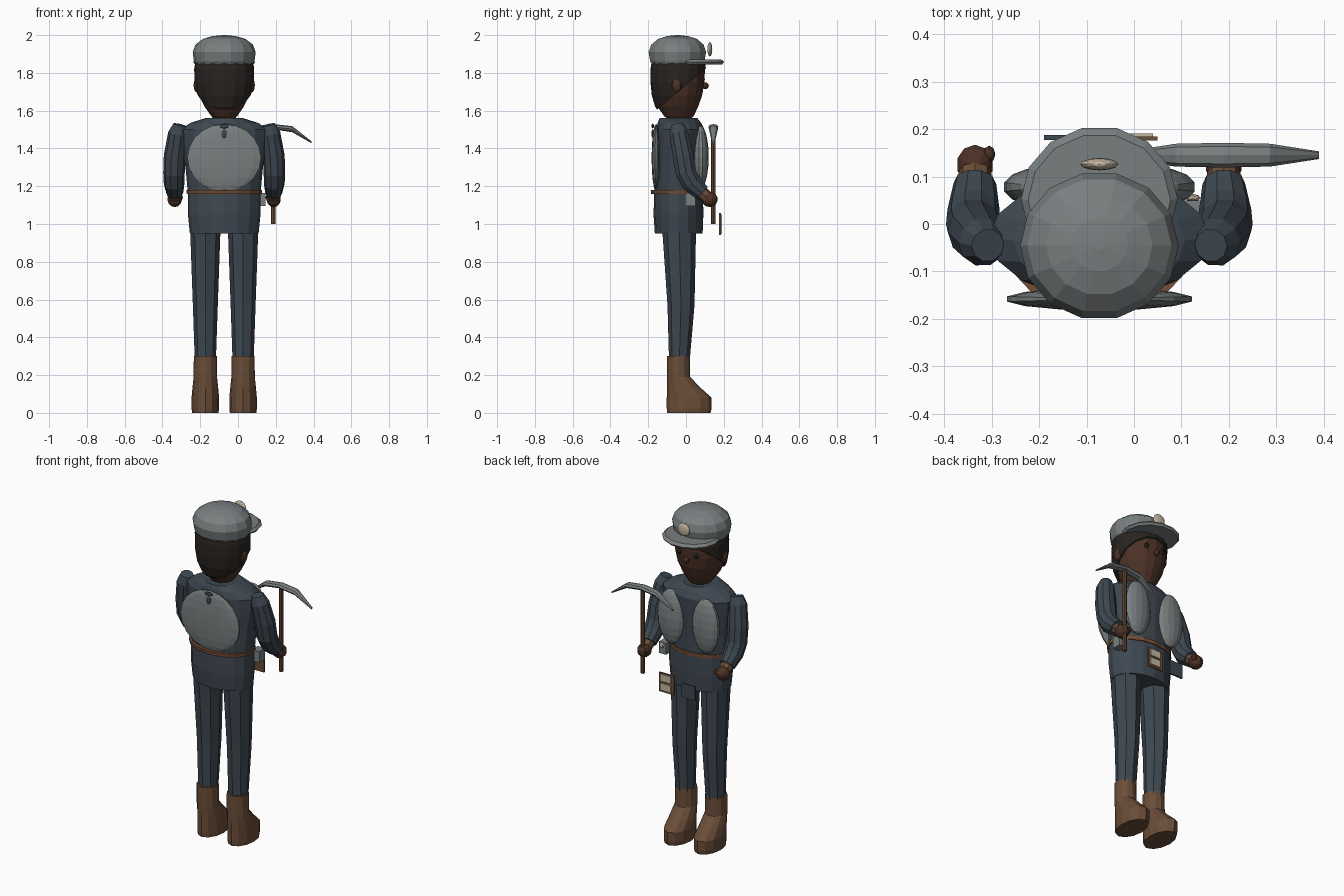
import bpy, bmesh, math
from mathutils import Vector, Matrix

if "Cube" in bpy.data.objects:
    bpy.data.objects.remove(bpy.data.objects["Cube"])

CX = -0.073  # body centre line


def mat(name, rgb):
    m = bpy.data.materials.new(name)
    m.diffuse_color = (*rgb, 1)
    m.use_nodes = True
    m.node_tree.nodes["Principled BSDF"].inputs["Base Color"].default_value = m.diffuse_color
    return m


CLOTH = mat("slate_cloth", (0.048, 0.064, 0.082))
LEATHER = mat("brown_leather", (0.145, 0.075, 0.04))
SKIN = mat("skin", (0.075, 0.032, 0.02))
HAIR = mat("dark_hair", (0.022, 0.017, 0.014))
CREAM = mat("cream", (0.55, 0.47, 0.36))
GREY = mat("grey", (0.19, 0.21, 0.215))
BELT = mat("belt_brown", (0.17, 0.075, 0.035))


def finish(name, bm, m):
    bmesh.ops.recalc_face_normals(bm, faces=bm.faces)
    me = bpy.data.meshes.new(name)
    bm.to_mesh(me)
    bm.free()
    me.materials.append(m)
    ob = bpy.data.objects.new(name, me)
    bpy.context.collection.objects.link(ob)
    return ob


def skin_rings(rings):
    bm = bmesh.new()
    loops = [[bm.verts.new(p) for p in r] for r in rings]
    n = len(loops[0])
    for a, b in zip(loops, loops[1:]):
        for i in range(n):
            j = (i + 1) % n
            bm.faces.new((a[i], a[j], b[j], b[i]))
    bm.faces.new(loops[0])
    bm.faces.new(loops[-1])
    return bm


def loft(rows, n, cx=CX):
    """rows: (z, half width, y back, y front) horizontal ellipses"""
    rings = []
    for z, rx, y0, y1 in rows:
        t = [2 * math.pi * i / n for i in range(n)]
        rings.append([(cx + rx * math.cos(a), (y0 + y1) / 2 + (y1 - y0) / 2 * math.sin(a), z) for a in t])
    return skin_rings(rings)


def tube(path, radii, n=10):
    pts = [Vector(p) for p in path]
    rings = []
    for i, p in enumerate(pts):
        d = (pts[min(i + 1, len(pts) - 1)] - pts[max(i - 1, 0)]).normalized()
        u = Vector((1, 0, 0))
        u = (u - d * u.dot(d)).normalized()
        v = d.cross(u)
        rings.append([p + radii[i] * (u * math.cos(2 * math.pi * k / n) + v * math.sin(2 * math.pi * k / n))
                      for k in range(n)])
    return skin_rings(rings)


def ball(name, c, r, m, seg=12, rows=8):
    bm = bmesh.new()
    bmesh.ops.create_uvsphere(bm, u_segments=seg, v_segments=rows, radius=1,
                              matrix=Matrix.Translation(c) @ Matrix.Diagonal((*r, 1)))
    return finish(name, bm, m)


def box(name, c, size, m):
    bm = bmesh.new()
    bmesh.ops.create_cube(bm, size=1, matrix=Matrix.Translation(c) @ Matrix.Diagonal((*size, 1)))
    return finish(name, bm, m)


# Jacket and belt
finish("jacket", loft([(0.95, .182, -.165, .088), (1.05, .192, -.172, .092), (1.17, .193, -.168, .09),
                       (1.3, .205, -.163, .09), (1.42, .225, -.158, .095), (1.5, .232, -.155, .098),
                       (1.535, .18, -.15, .08), (1.56, .1, -.14, .06)], 16), CLOTH)
finish("belt", loft([(1.158, .198, -.184, .096), (1.18, .2, -.187, .097)], 16), BELT)

# Legs, boots, arms and hands, mirrored about the centre line
for s, side in ((-1, "left"), (1, "right")):
    lx = CX + s * 0.1
    finish(side + "_leg", loft([(0.28, .056, -.09, .02), (0.57, .066, -.098, .045),
                                (0.96, .08, -.125, .053)], 8, lx), CLOTH)
    finish(side + "_boot", loft([(0, .07, -.1, .13), (.025, .073, -.102, .136), (.08, .073, -.102, .136),
                                 (.135, .068, -.1, .075), (.19, .062, -.1, .022), (.3, .061, -.1, .02)],
                                12, lx), LEATHER)
    ax = lambda d: CX + s * d
    finish(side + "_sleeve", tube([(ax(.235), -.045, 1.525), (ax(.245), -.038, 1.48), (ax(.262), -.015, 1.36),
                                   (ax(.266), .0, 1.27), (ax(.265), .03, 1.215), (ax(.262), .085, 1.165)],
                                  [.035, .052, .058, .057, .055, .045]), CLOTH)
    finish(side + "_cuff", tube([(ax(.262), .07, 1.175), (ax(.262), .108, 1.145)], [.037, .035], 8), LEATHER)
    ball(side + "_hand", (ax(.262), .125, 1.13), (.04, .043, .04), SKIN, 10, 7)
    ball(side + "_thumb", (ax(.232), .147, 1.14), (.013, .018, .018), SKIN, 8, 6)
    # Chest pads, ears, eyes
    ball(side + "_chest_pad", (ax(.115), .078, 1.355), (.088, .042, .165), GREY, 14, 10)
    ball(side + "_ear", (ax(.147), -.05, 1.735), (.016, .027, .038), SKIN, 10, 6)
    ball(side + "_eye", (ax(.055), .085, 1.765), (.015, .015, .017), HAIR, 8, 6)

# Head with hair cut off along a slanted hairline
head = [(1.545, .045, -.08, .01), (1.57, .068, -.115, .04), (1.62, .103, -.15, .064), (1.68, .133, -.168, .085),
        (1.75, .147, -.175, .098), (1.82, .149, -.175, .1), (1.88, .14, -.165, .09)]
finish("head", loft(head, 16), SKIN)
bm = loft([(z, w + .01, a - .013, b + .006) for z, w, a, b in head], 16)
bmesh.ops.bisect_plane(bm, geom=bm.verts[:] + bm.edges[:] + bm.faces[:], plane_co=(0, .1, 1.82),
                       plane_no=(0, .22, -.26), clear_outer=True)
bmesh.ops.holes_fill(bm, edges=[e for e in bm.edges if e.is_boundary])
finish("hair", bm, HAIR)
ball("nose", (CX, .103, 1.732), (.017, .018, .018), SKIN, 8, 6)

# Cap, brim and badge
finish("cap", loft([(1.84, .15, -.18, .09), (1.86, .16, -.193, .102), (1.91, .167, -.202, .11),
                    (1.95, .152, -.187, .097), (1.98, .112, -.15, .06), (1.995, .06, -.1, .012),
                    (2.0, .01, -.055, -.035)], 14), GREY)
finish("cap_brim", loft([(1.845, .155, -.09, .195), (1.858, .165, -.1, .206), (1.872, .15, -.09, .19)], 14), GREY)
ball("cap_badge", (CX, .126, 1.925), (.04, .013, .038), CREAM)

# Rounded back pack with small bow
ball("back_pad", (CX, -.158, 1.35), (.2, .024, .18), GREY, 14, 10)
for z, w, h in ((1.518, .03, .013), (1.478, .018, .024)):
    ball("back_bow", (CX, -.176, z), (w, .007, h), CLOTH, 6, 4)

# Belt pouch and hanging tags
box("belt_pouch", (.122, .022, 1.13), (.048, .055, .068), GREY)
ball("pouch_button", (.124, .055, 1.15), (.016, .008, .016), CREAM, 8, 6)
box("tag_board", (.0, .18, 1.0), (.1, .008, .115), LEATHER)
for z in (.975, 1.03):
    box("tag_label", (.005, .187, z), (.07, .008, .042), CREAM)
box("dark_tag", (-.145, .182, .99), (.09, .01, .085), CLOTH)

# Pickaxe: handle and bent head
PX, PY = .187, .145
finish("pick_handle", tube([(PX, PY, 1.0), (PX, PY, 1.52)], [.012, .012], 8), LEATHER)
rings = []
for dx, z, w, h in ((-.203, 1.432, .008, .005), (-.1, 1.502, .024, .016), (0, 1.515, .026, .014),
                    (.1, 1.502, .024, .016), (.203, 1.432, .008, .005)):
    rings.append([(PX + dx, PY + w * math.cos(k * math.pi / 4), z + h * math.sin(k * math.pi / 4))
                  for k in range(8)])
finish("pick_head", skin_rings(rings), GREY)
